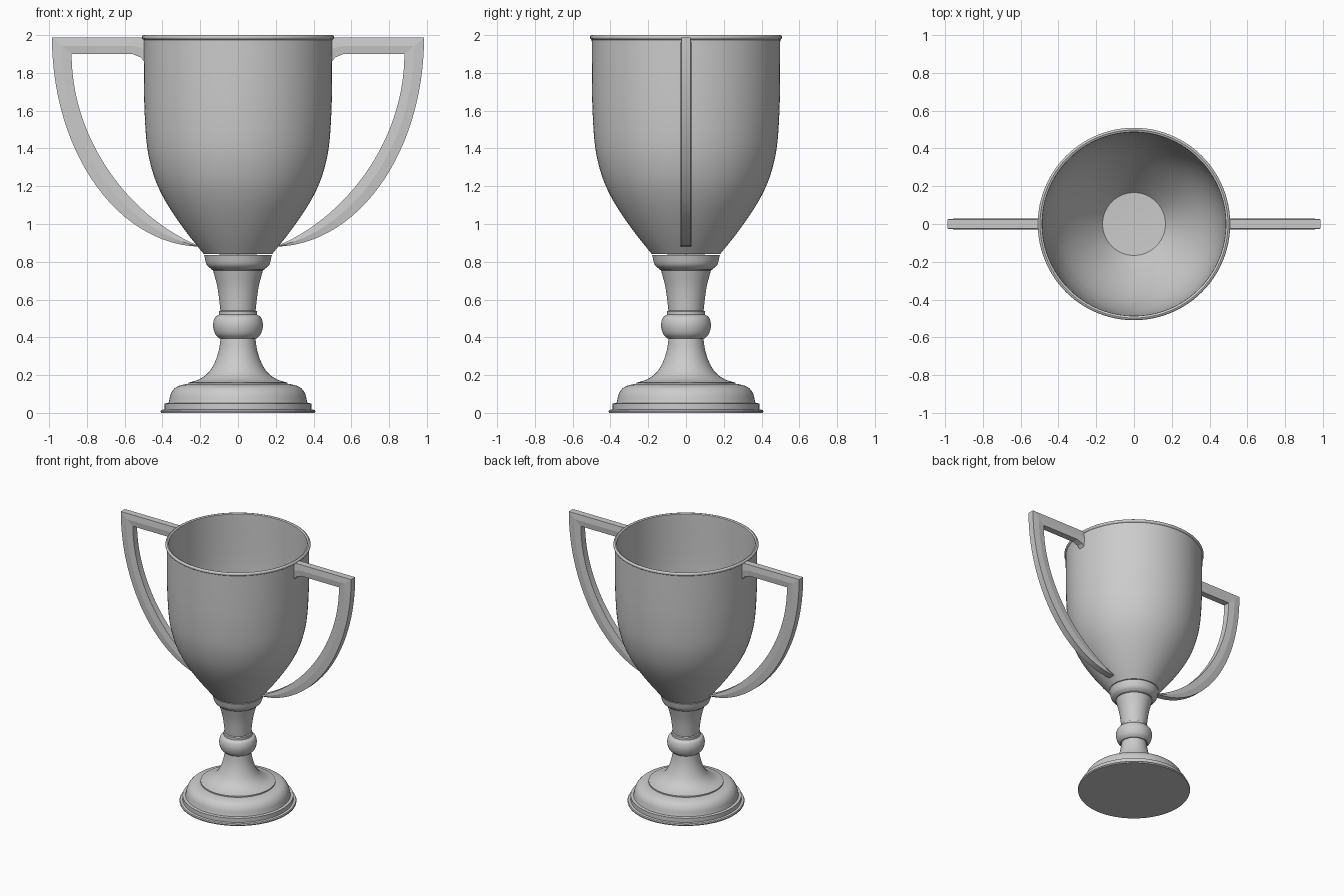
import bpy, bmesh
from math import pi, cos, sin, sqrt
from mathutils import Vector
from mathutils.geometry import interpolate_bezier

if "Cube" in bpy.data.objects:
    bpy.data.objects.remove(bpy.data.objects["Cube"])


def finish(name, bm, angle):
    bmesh.ops.recalc_face_normals(bm, faces=bm.faces)
    me = bpy.data.meshes.new(name)
    bm.to_mesh(me)
    bm.free()
    ob = bpy.data.objects.new(name, me)
    bpy.context.collection.objects.link(ob)
    bpy.ops.object.select_all(action='DESELECT')
    bpy.context.view_layer.objects.active = ob
    ob.select_set(True)
    bpy.ops.object.shade_smooth_by_angle(angle=angle)
    return ob


def smooth(pts, steps=4):
    """Catmull-Rom curve through (radius, height) points."""
    p = [Vector(q) for q in pts]
    p = [2 * p[0] - p[1]] + p + [2 * p[-1] - p[-2]]
    out = []
    for i in range(1, len(p) - 2):
        a, b, c, d = p[i - 1:i + 3]
        for k in range(steps):
            t = k / steps
            out.append(0.5 * (2 * b + (c - a) * t + (2 * a - 5 * b + 4 * c - d) * t * t
                              + (3 * b - a - 3 * c + d) * t ** 3))
    return [tuple(q) for q in out] + [tuple(pts[-1])]


def lathe(name, profile, segments=96):
    bm = bmesh.new()
    vs = [bm.verts.new((r, 0, z)) for r, z in profile]
    es = [bm.edges.new(e) for e in zip(vs, vs[1:])]
    bmesh.ops.spin(bm, geom=vs + es, cent=(0, 0, 0), axis=(0, 0, 1),
                   angle=2 * pi, steps=segments, use_duplicate=False)
    bmesh.ops.remove_doubles(bm, verts=bm.verts, dist=1e-4)
    return finish(name, bm, 0.6)


# Stepped foot with domed shoulder
lathe("foot", [(0, 0), (0.408, 0), (0.41, 0.008), (0.406, 0.016), (0.388, 0.018),
               (0.388, 0.05), (0.368, 0.053)]
      + smooth([(0.366, 0.06), (0.354, 0.105), (0.325, 0.138), (0.275, 0.153)])
      + [(0.262, 0.153), (0.262, 0.162), (0, 0.162)])

# Stem with round knop and flared neck
lathe("stem", [(0, 0.155)]
      + smooth([(0.262, 0.16), (0.205, 0.178), (0.155, 0.215), (0.122, 0.27),
                (0.102, 0.33), (0.092, 0.395)])
      + smooth([(0.1, 0.395), (0.122, 0.42), (0.132, 0.465), (0.122, 0.505), (0.1, 0.52)])
      + [(0.1, 0.538), (0.093, 0.543)]
      + smooth([(0.093, 0.543), (0.108, 0.66), (0.132, 0.755)])
      + [(0.139, 0.757)]
      + smooth([(0.139, 0.76), (0.166, 0.785), (0.179, 0.835)])
      + [(0, 0.84)])

# Hollow bowl with rolled rim
wall = smooth([(0.18, 0.84), (0.253, 0.93), (0.335, 1.043), (0.40, 1.15), (0.447, 1.26),
               (0.48, 1.4), (0.494, 1.58), (0.498, 1.75), (0.499, 1.975)])
rim = [(0.497 + 0.012 * sin(a), 1.988 - 0.012 * cos(a))
       for a in [pi * (0.15 + 0.85 * k / 6) for k in range(7)]]
inside = [(r - 0.014, z + 0.012) for r, z in reversed(wall) if z < 1.97]
lathe("bowl", [(0, 0.84)] + wall + rim + [(0.486, 1.995)] + inside + [(0, 0.845)])

# Handle: matching outer and inner edges, joined by a six-sided section
N = 28
X0, A, TOP, B = 0.19, 0.795, 1.987, 1.107
curve = interpolate_bezier(Vector((0.881, 1.9, 0)), Vector((0.881, 1.45, 0)),
                           Vector((0.58, 1.04, 0)), Vector((0.21, 0.885, 0)), N)
inner = [(0.492, 1.855), (0.515, 1.882), (0.56, 1.9)] + [(v.x, v.y) for v in curve]
outer = [(0.492, TOP), (0.515, TOP), (0.56, TOP)]
for k in range(N):
    a = k / (N - 1) * 1.545
    outer.append((X0 + A * cos(a), TOP - B * sin(a)))

bm = bmesh.new()
rings = []
for (xo, zo), (xi, zi) in zip(outer, inner):
    xm, zm = (xo + xi) / 2, (zo + zi) / 2
    rings.append([bm.verts.new(c) for c in (
        (xo, -0.025, zo), (xm, -0.03, zm), (xi, -0.025, zi),
        (xi, 0.025, zi), (xm, 0.03, zm), (xo, 0.025, zo))])
for r, s in zip(rings, rings[1:]):
    for j in range(6):
        k = (j + 1) % 6
        bm.faces.new((r[j], r[k], s[k], s[j]))
bm.faces.new(rings[0])
bm.faces.new(rings[-1])
handle = finish("handles", bm, 0.15)
mirror = handle.modifiers.new("Mirror", 'MIRROR')
mirror.use_axis[0] = True
mirror.use_mirror_merge = False
